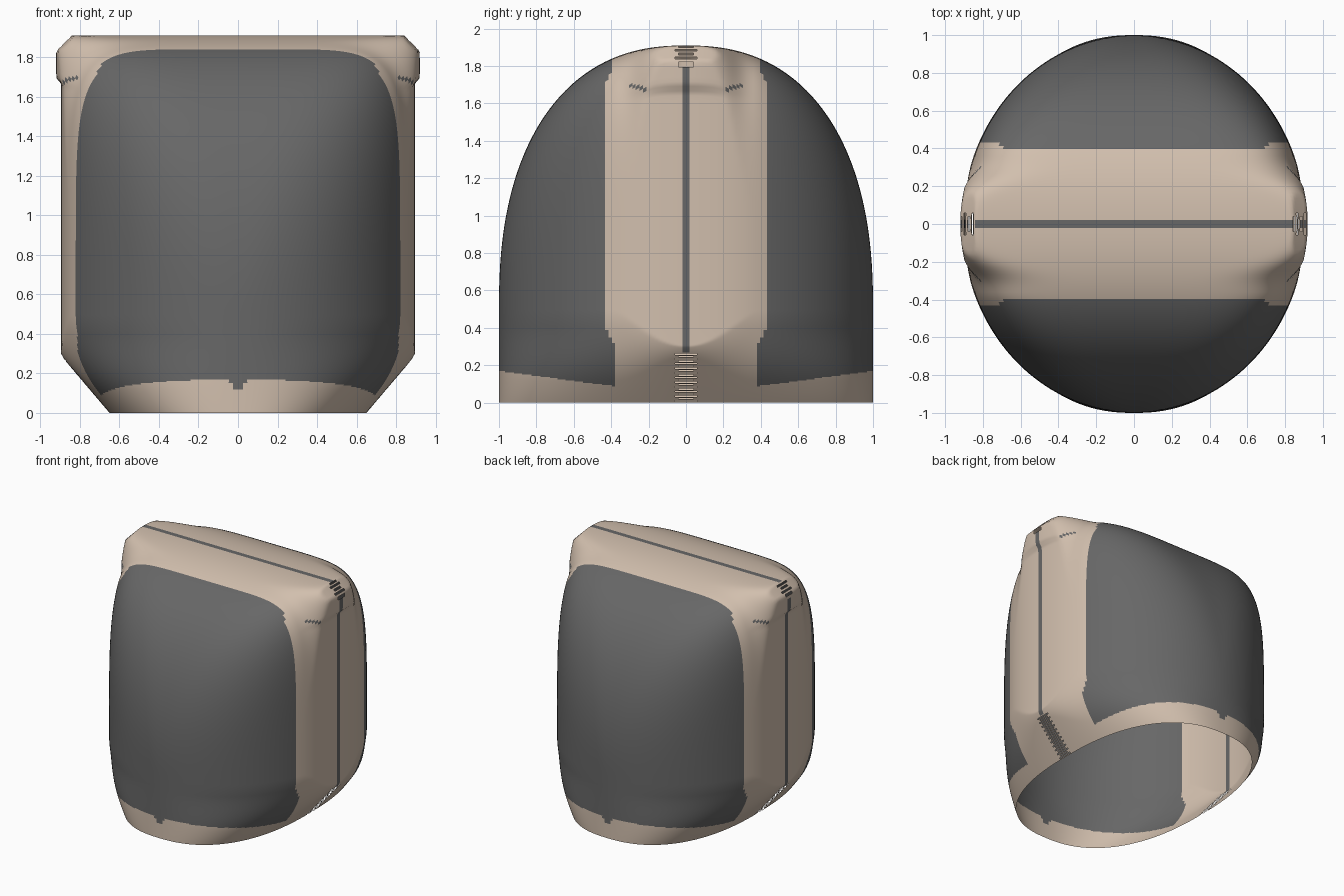
import bpy, bmesh
from math import sin, cos, asin, pi, radians

cube = bpy.data.objects.get("Cube")
if cube:
    bpy.data.objects.remove(cube, do_unlink=True)


def material(name, rgb):
    mat = bpy.data.materials.new(name)
    mat.use_nodes = True
    colour = (*rgb, 1)
    mat.diffuse_color = colour
    node = next(n for n in mat.node_tree.nodes if n.type == 'BSDF_PRINCIPLED')
    node.inputs["Base Color"].default_value = colour
    node.inputs["Roughness"].default_value = 0.8
    return mat


def smooth(t):
    t = max(0, min(1, t))
    return t * t * (3 - 2 * t)


def lerp(a, b, t):
    return a + (b - a) * t


def soft_min(a, b, k):
    h = max(k - abs(a - b), 0) / k
    return min(a, b) - h * h * k / 4


def bulge(y, power):
    """Share of full size left at depth y."""
    return max(0, 1 - abs(y) ** power) ** (1 / power)


WIDTH, SHOULDER, RISE = 0.91, 0.5, 1.41
CHAMFER = 2.75
SEAM = 0.02
LOW_ROWS, ARCH_ROWS, HALF_COLUMNS = 80, 300, 80


def arch(y):
    """Arch-shaped cross-section at depth y, from one bottom edge to the other."""
    side, crown = bulge(y, 2), bulge(y, 2.35)
    near = smooth(1 - abs(y) / 0.38)
    power = lerp(lerp(6.5, 2.7, max(0, abs(y) - 0.38) / 0.62), 40, near * near)

    def lipped(x, z):
        x = min(x, lerp(WIDTH, 0.895, near))
        return x + 0.025 * near * smooth((z - 1.66) / 0.04)

    right = []
    # Tapered wall up to the shoulder, squarer in plan towards the hem
    for i in range(LOW_ROWS):
        z = SHOULDER * i / LOW_ROWS
        x = soft_min(WIDTH, 0.65 + 0.85 * z, lerp(0.16, 0.05, near))
        plan = bulge(y, lerp(2.4, 2, smooth(z / 0.4)))
        right.append((plan * lipped(x, z), z))
    # Rounded box over the crown, with chamfered corners
    top = []
    for i in range(ARCH_ROWS + 1):
        a = pi * i / ARCH_ROWS
        c, d = cos(a), sin(a)
        r = (abs(c) ** power + abs(d) ** power) ** (-1 / power)
        z = SHOULDER + RISE * r * d
        x = lipped(abs(WIDTH * r * c), z)
        cut = max(0, x + z - CHAMFER) / 2
        x, z = x - cut, z - cut
        top.append((side * x * (1 if c > 0 else -1), SHOULDER + crown * (z - SHOULDER)))
    left = [(-x, z) for x, z in reversed(right)]
    return [(x, y, z) for x, z in right + top + left]


def is_panel(p):
    """True on the two dark panels, and on the thin creases under the lips."""
    x, y, z = abs(p.x), abs(p.y), p.z
    if 0.2 < y < 0.35 and x > 0.8 and abs(z - 1.67 - 0.33 * (y - 0.2)) < 0.007:
        return True
    if z < 1.5:
        edge = lerp(0.37, 0.43, smooth((z - 0.26) / 0.16))
    else:
        edge = lerp(0.39, 0.425, smooth((x - 0.67) / 0.05))
    hem = 0.09 + 0.08 * (y - 0.4) / 0.6 - 0.07 * max(0, 1 - x / 0.05)
    return y > edge and z > hem


# Depth stations, with a narrow seam strip in the middle
start = asin(SEAM)
half = [sin(lerp(start, pi / 2, i / HALF_COLUMNS)) for i in range(HALF_COLUMNS + 1)]
stations = [-y for y in reversed(half)] + half

# Open shell, skinned across the arches
bm = bmesh.new()
columns = [[bm.verts.new(p) for p in arch(y)] for y in stations]
ragged = []
for a, b in zip(columns, columns[1:]):
    for i in range(len(a) - 1):
        face = bm.faces.new((a[i], a[i + 1], b[i + 1], b[i]))
        centre = face.calc_center_median()
        face.material_index = int(is_panel(centre))
        # Seam strip, with ragged teeth at the hem and upper corners
        torn = centre.z < 0.27 or (abs(centre.x) > 0.84 and centre.z > 1.8)
        reach = 0.06 if i % 4 == 1 else 0.03
        if torn and i % 2 and abs(centre.y) < reach:
            ragged.append(face)
        elif not torn and abs(centre.y) < SEAM / 2:
            face.material_index = 1
bmesh.ops.delete(bm, geom=ragged, context='FACES_ONLY')
bmesh.ops.remove_doubles(bm, verts=bm.verts, dist=0.0002)
bmesh.ops.recalc_face_normals(bm, faces=bm.faces)

mesh = bpy.data.meshes.new("padded_cover")
bm.to_mesh(mesh)
bm.free()
mesh.materials.append(material("beige cloth", (0.64, 0.52, 0.42)))
mesh.materials.append(material("dark grey panel", (0.135, 0.135, 0.135)))
cover = bpy.data.objects.new("padded_cover", mesh)
bpy.context.collection.objects.link(cover)

# Smooth shading
bpy.ops.object.select_all(action='DESELECT')
cover.select_set(True)
bpy.context.view_layer.objects.active = cover
bpy.ops.object.shade_smooth_by_angle(angle=radians(40))
